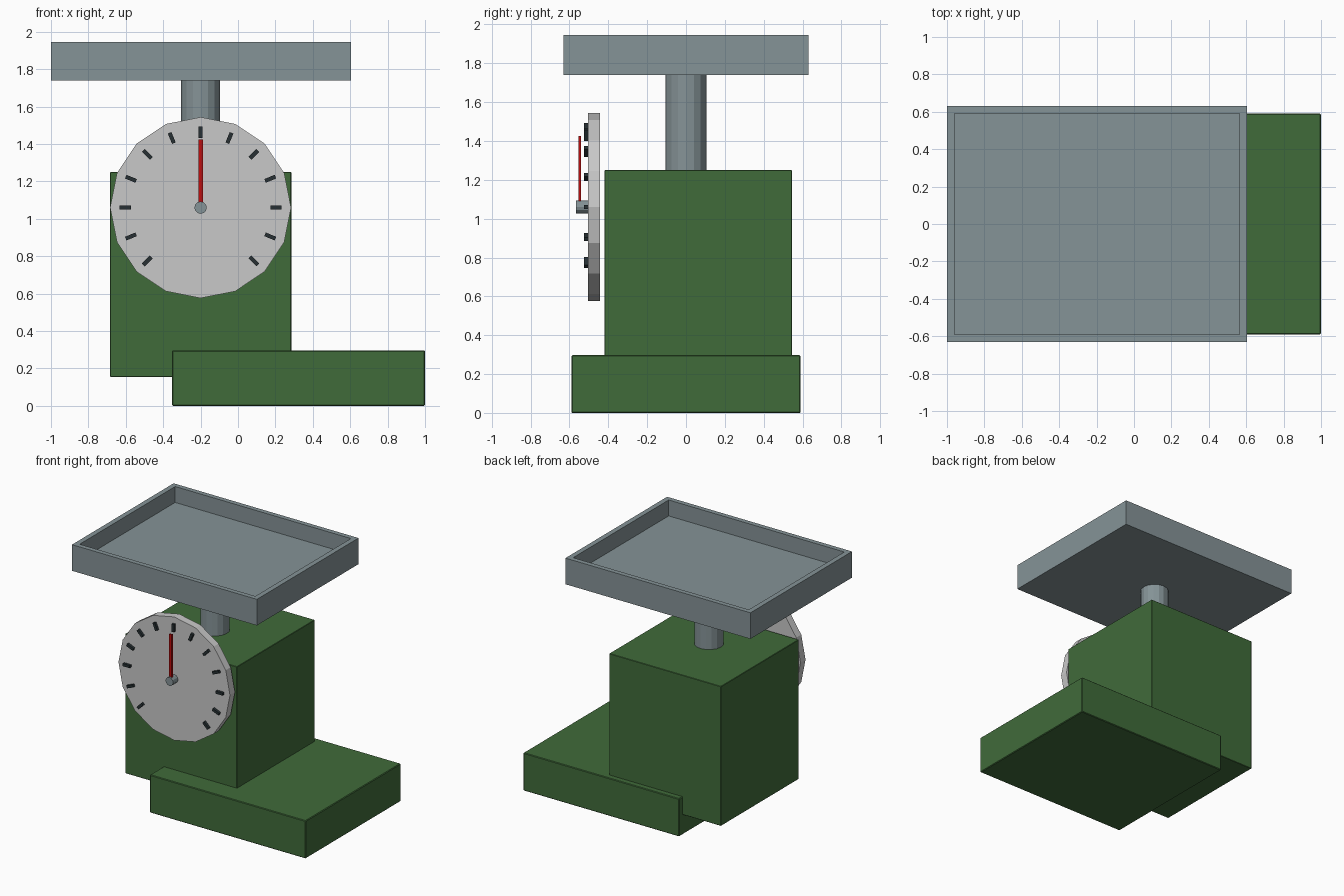
import bpy, bmesh, math
from mathutils import Matrix

if "Cube" in bpy.data.objects:
    bpy.data.objects.remove(bpy.data.objects["Cube"])


def material(name, rgb):
    m = bpy.data.materials.new(name)
    m.diffuse_color = (*rgb, 1)
    m.use_nodes = True
    m.node_tree.nodes["Principled BSDF"].inputs["Base Color"].default_value = m.diffuse_color
    return m


GREEN = material("green paint", (0.051, 0.147, 0.042))
STEEL = material("steel", (0.235, 0.292, 0.309))
WHITE = material("dial white", (0.58, 0.58, 0.58))
BLACK = material("tick black", (0.020, 0.030, 0.034))
RED = material("needle red", (0.52, 0.004, 0.004))


def finish(name, bm, mat, bevel=0):
    mesh = bpy.data.meshes.new(name)
    bm.to_mesh(mesh)
    bm.free()
    mesh.materials.append(mat)
    ob = bpy.data.objects.new(name, mesh)
    bpy.context.collection.objects.link(ob)
    if bevel:
        mod = ob.modifiers.new("soft edges", "BEVEL")
        mod.width, mod.segments = bevel, 1
    return ob


def box(name, lo, hi, mat, bevel=0):
    bm = bmesh.new()
    size = [b - a for a, b in zip(lo, hi)]
    mid = [(a + b) / 2 for a, b in zip(lo, hi)]
    bmesh.ops.create_cube(bm, size=1, matrix=Matrix.Translation(mid) @ Matrix.Diagonal((*size, 1)))
    return finish(name, bm, mat, bevel)


def cylinder(name, centre, radius, depth, sides, mat, facing_front=False):
    bm = bmesh.new()
    mat4 = Matrix.Translation(centre)
    if facing_front:
        mat4 = mat4 @ Matrix.Rotation(math.pi / 2, 4, "X")
    bmesh.ops.create_cone(bm, cap_ends=True, segments=sides, radius1=radius,
                          radius2=radius, depth=depth, matrix=mat4)
    return finish(name, bm, mat)


CX, DIAL_Z = -0.2, 1.06

# Foot and housing
box("base", (-0.353, -0.59, 0), (1.0, 0.59, 0.297), GREEN, 0.005)
box("housing", (-0.685, -0.42, 0.155), (0.285, 0.545, 1.25), GREEN, 0.003)

# Post and weighing tray with a raised rim
cylinder("post", (CX, 0, 1.49), 0.105, 0.52, 16, STEEL)
box("tray_floor", (-1.0, -0.63, 1.74), (0.605, 0.63, 1.82), STEEL)
for s, side in ((-1, "front"), (1, "back")):
    y0, y1 = sorted((s * 0.592, s * 0.63))
    box("tray_rim_" + side, (-1.0, y0, 1.82), (0.605, y1, 1.945), STEEL)
for x0, side in ((-1.0, "left"), (0.565, "right")):
    box("tray_rim_" + side, (x0, -0.592, 1.82), (x0 + 0.04, 0.592, 1.945), STEEL)

# Dial, needle and hub
cylinder("dial", (CX, -0.474, DIAL_Z), 0.484, 0.062, 16, WHITE, True)
cylinder("needle_hub", (CX, -0.535, DIAL_Z), 0.033, 0.062, 12, STEEL, True)
box("needle", (CX - 0.012, -0.553, DIAL_Z), (CX + 0.012, -0.540, 1.425), RED)

# Tick marks around the dial, open at the bottom
for i in range(13):
    angle = math.radians(-45 + 22.5 * i)
    bm = bmesh.new()
    bmesh.ops.create_cube(bm, size=1, matrix=(
        Matrix.Translation((CX, -0.515, DIAL_Z)) @ Matrix.Rotation(-angle, 4, "Y")
        @ Matrix.Translation((0.403, 0, 0)) @ Matrix.Diagonal((0.06, 0.02, 0.021, 1))))
    finish("tick_%02d" % (i + 1), bm, BLACK)
